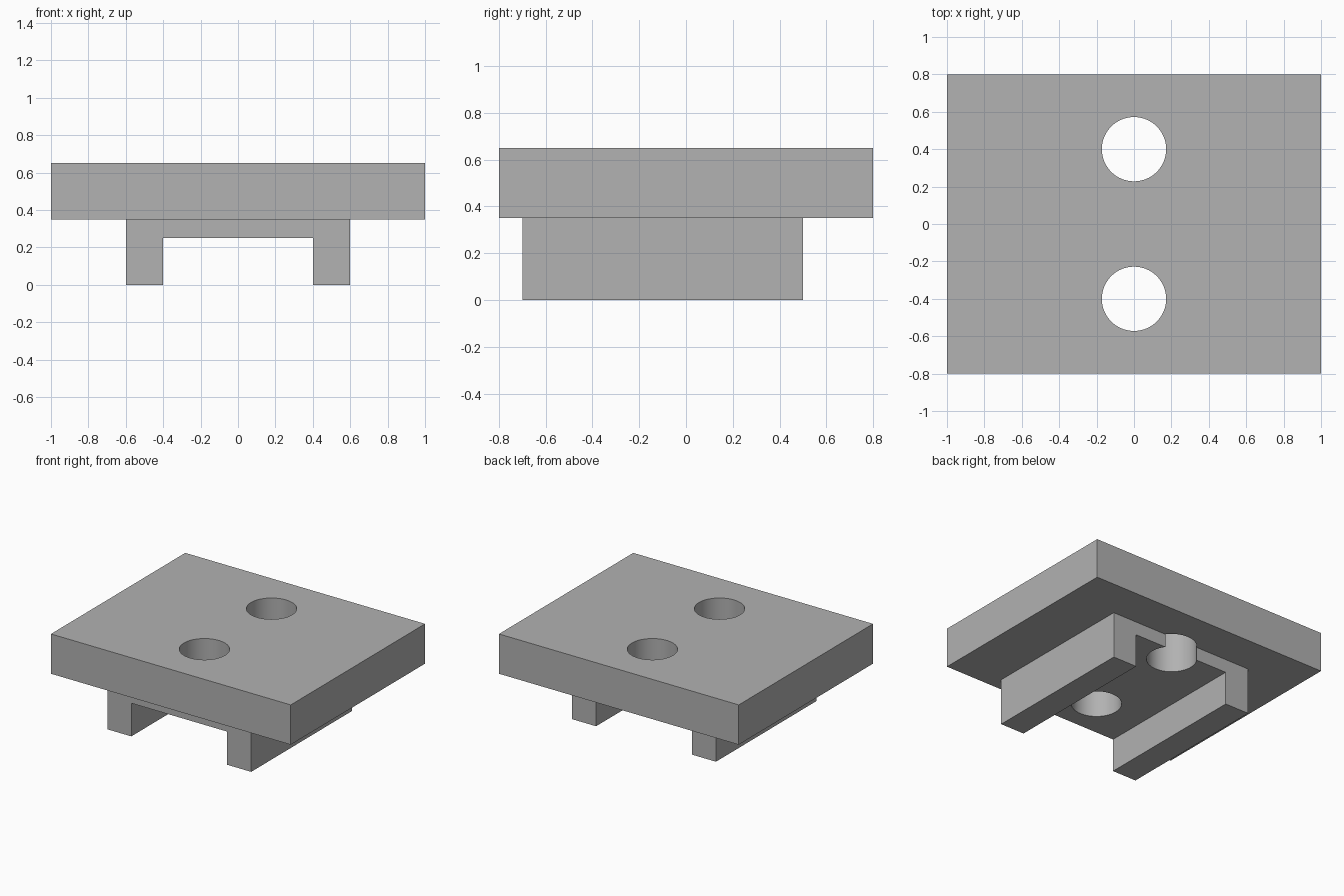
import bpy
import bmesh
from mathutils import Vector

old = bpy.data.objects.get("Cube")
if old:
    bpy.data.objects.remove(old, do_unlink=True)

GREY = (0.445, 0.445, 0.445, 1)
mat = bpy.data.materials.new("matte grey")
mat.use_nodes = True
mat.diffuse_color = GREY
mat.node_tree.nodes["Principled BSDF"].inputs["Base Color"].default_value = GREY


def extrude_profile(name, profile, y0, y1):
    """Extrude an x-z outline from y0 to y1."""
    bm = bmesh.new()
    face = bm.faces.new([bm.verts.new((x, y0, z)) for x, z in profile])
    ext = bmesh.ops.extrude_face_region(bm, geom=[face])
    moved = [v for v in ext["geom"] if isinstance(v, bmesh.types.BMVert)]
    bmesh.ops.translate(bm, verts=moved, vec=Vector((0, y1 - y0, 0)))
    bmesh.ops.recalc_face_normals(bm, faces=bm.faces)
    mesh = bpy.data.meshes.new(name)
    bm.to_mesh(mesh)
    bm.free()
    obj = bpy.data.objects.new(name, mesh)
    bpy.context.collection.objects.link(obj)
    mesh.materials.append(mat)
    return obj


def combine(target, tool, operation):
    """Apply a boolean and remove the tool object."""
    mod = target.modifiers.new(operation.lower(), "BOOLEAN")
    mod.operation = operation
    mod.solver = "EXACT"
    mod.object = tool
    bpy.ops.object.select_all(action="DESELECT")
    target.select_set(True)
    bpy.context.view_layer.objects.active = target
    bpy.ops.object.modifier_apply(modifier=mod.name)
    bpy.data.objects.remove(tool, do_unlink=True)


# Thick top plate
plate = extrude_profile("mounting_plate",
                        [(-1, 0.35), (1, 0.35), (1, 0.65), (-1, 0.65)], -0.8, 0.8)

# Channel with two rails, set towards the front and sunk into the plate
half = [(0.4, 0.25), (0.4, 0), (0.6, 0), (0.6, 0.45)]
channel = extrude_profile("rail_channel",
                          half + [(-x, z) for x, z in reversed(half)], -0.7, 0.5)
combine(plate, channel, "UNION")

# Two round through holes; the rear one breaks the channel's back edge
for y in (-0.4, 0.4):
    bpy.ops.mesh.primitive_cylinder_add(vertices=64, radius=0.172, depth=2,
                                        location=(0, y, 0.4))
    cutter = bpy.context.object
    cutter.name = "hole_cutter"
    cutter.hide_render = True
    cutter.data.materials.append(mat)
    combine(plate, cutter, "DIFFERENCE")

# Smooth hole walls, crisp edges elsewhere
bpy.ops.object.select_all(action="DESELECT")
plate.select_set(True)
bpy.context.view_layer.objects.active = plate
bpy.ops.object.shade_smooth_by_angle()
